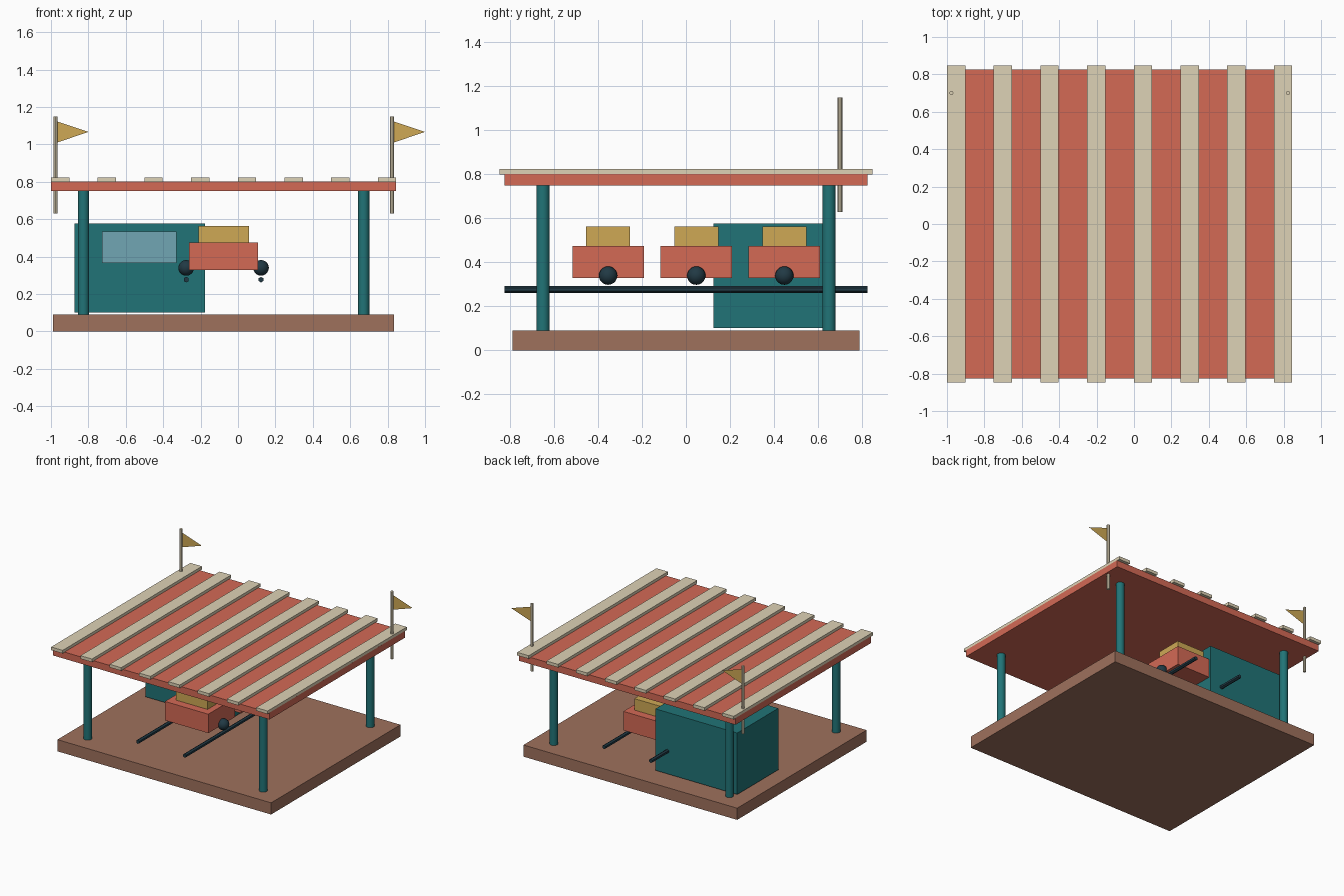
import bpy, math

if "Cube" in bpy.data.objects:
    bpy.data.objects.remove(bpy.data.objects["Cube"])


def material(name, rgb):
    m = bpy.data.materials.new(name)
    m.diffuse_color = [(c / 255) ** 2.2 for c in rgb] + [1]
    m.use_nodes = True
    m.node_tree.nodes["Principled BSDF"].inputs["Base Color"].default_value = m.diffuse_color
    return m


RED = material("red", (210, 105, 86))
CREAM = material("cream", (221, 209, 180))
TEAL = material("teal", (38, 115, 118))
GLASS = material("glass", (112, 165, 178))
GOLD = material("gold", (205, 167, 86))
WOOD = material("wood", (157, 112, 93))
DARK = material("dark", (38, 60, 70))


def finish(name, mat, smooth=False):
    ob = bpy.context.object
    ob.name = name
    ob.data.materials.append(mat)
    if smooth:
        bpy.ops.object.shade_smooth_by_angle(angle=math.radians(40))
    return ob


def box(name, x, y, z, mat):
    """Box from (min, max) ranges."""
    bpy.ops.mesh.primitive_cube_add(size=1, location=[sum(r) / 2 for r in (x, y, z)])
    bpy.context.object.scale = [r[1] - r[0] for r in (x, y, z)]
    bpy.ops.object.transform_apply(location=False, rotation=False)
    return finish(name, mat)


def rod(name, loc, r, length, mat, sides=16, rot=(0, 0, 0)):
    bpy.ops.mesh.primitive_cylinder_add(vertices=sides, radius=r, depth=length,
                                        location=loc, rotation=rot)
    return finish(name, mat, sides > 8)


CX = -0.077  # symmetry line of the building

# Platform and roof
box("platform", (-0.988, 0.834), (-0.788, 0.788), (0, 0.09), WOOD)
box("roof", (-1, 0.846), (-0.825, 0.825), (0.75, 0.802), RED)
for i in range(8):
    x = -0.951 + i * 0.2497
    box("roof_stripe", (x - 0.049, x + 0.049), (-0.848, 0.848), (0.8, 0.824), CREAM)

# Corner posts
for sx in (-1, 1):
    for sy in (-1, 1):
        rod("post", (CX + sx * 0.749, sy * 0.65, 0.42), 0.03, 0.66, TEAL)

# Flagpoles with pennants
for x in (-0.976, 0.823):
    rod("flagpole", (x, 0.7, 0.89), 0.011, 0.52, CREAM, 8)
    me = bpy.data.meshes.new("pennant")
    me.from_pydata([(x + 0.009, 0.7, 1.01), (x + 0.177, 0.7, 1.067),
                    (x + 0.009, 0.7, 1.123)], [], [(0, 1, 2)])
    me.materials.append(GOLD)
    bpy.context.collection.objects.link(bpy.data.objects.new("pennant", me))

# Ticket booth with window
box("booth", (-0.874, -0.177), (0.124, 0.624), (0.102, 0.576), TEAL)
box("booth_window", (-0.727, -0.33), (0.115, 0.135), (0.366, 0.535), GLASS)

# Rails
for sx in (-1, 1):
    rod("rail", (CX + sx * 0.2, 0, 0.277), 0.015, 1.65, DARK, 6, (math.pi / 2, 0, 0))

# Three cars
for y in (-0.354, 0.047, 0.447):
    box("car_body", (CX - 0.185, CX + 0.185), (y - 0.162, y + 0.162), (0.329, 0.475), RED)
    box("car_seat", (CX - 0.135, CX + 0.135), (y - 0.1, y + 0.1), (0.473, 0.563), GOLD)
    for sx in (-1, 1):
        bpy.ops.mesh.primitive_uv_sphere_add(segments=16, ring_count=10, radius=0.042,
                                             location=(CX + sx * 0.2, y, 0.34))
        finish("car_wheel", DARK, True)
